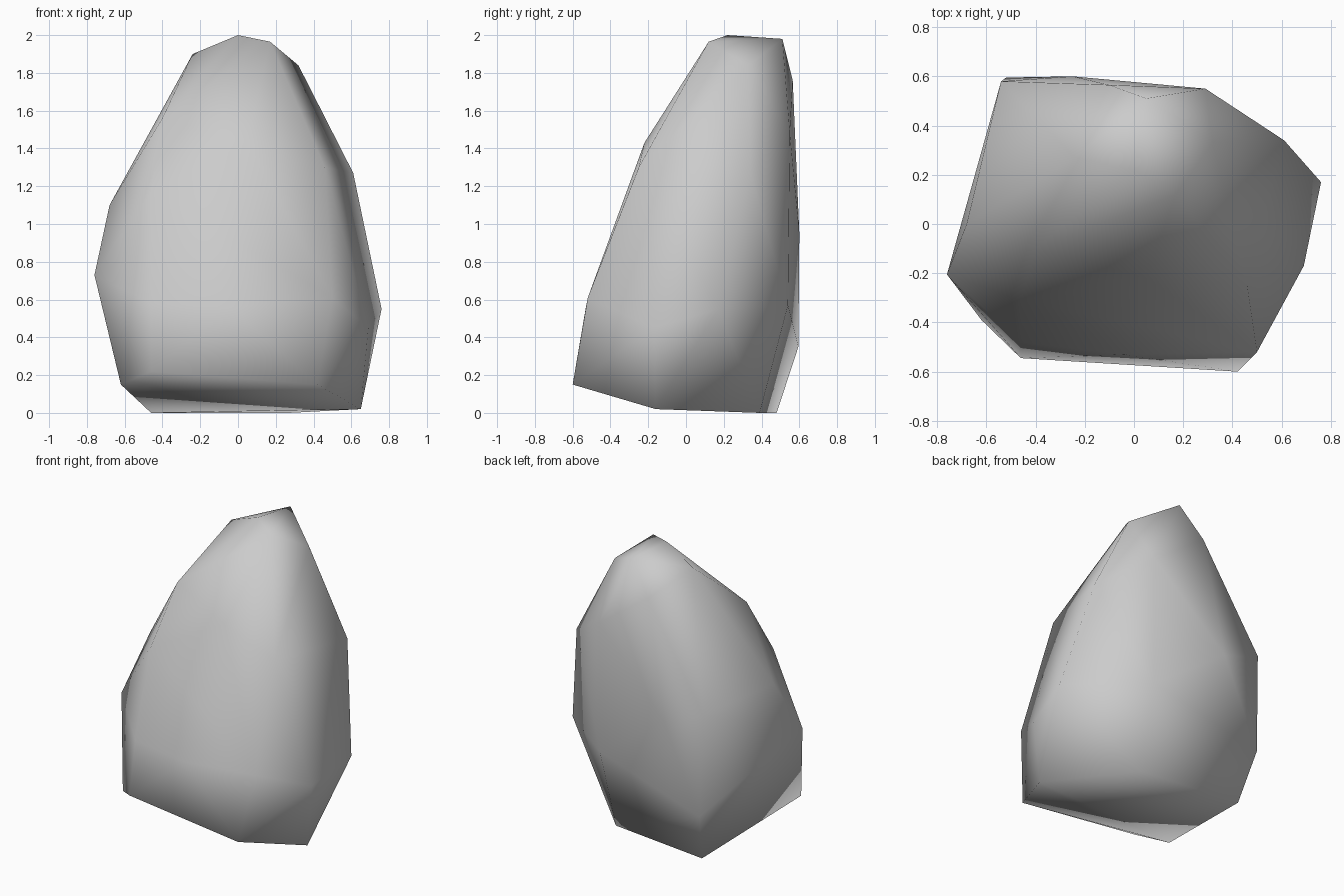
import bpy
import bmesh
from mathutils import Vector

# Remove the default cube
default_cube = bpy.data.objects.get("Cube")
if default_cube:
    bpy.data.objects.remove(default_cube, do_unlink=True)


def make_material(name, color):
    """One flat colour for both the viewport and a render."""
    material = bpy.data.materials.new(name)
    material.use_nodes = True
    material.diffuse_color = color
    shader = material.node_tree.nodes["Principled BSDF"]
    shader.inputs["Base Color"].default_value = color
    shader.inputs["Roughness"].default_value = 0.9
    return material


def hull_object(name, corners, material):
    """Wrap a faceted boulder skin around its corner points (in centimetres)."""
    bm = bmesh.new()
    for corner in corners:
        bm.verts.new(Vector(corner) / 100)
    result = bmesh.ops.convex_hull(bm, input=bm.verts, use_existing_faces=False)
    # Drop any corner that ended up inside the skin
    leftovers = {v for v in result["geom_interior"] + result["geom_unused"]
                 if isinstance(v, bmesh.types.BMVert) and v.is_valid}
    bmesh.ops.delete(bm, geom=list(leftovers), context="VERTS")
    bmesh.ops.recalc_face_normals(bm, faces=bm.faces)
    for face in bm.faces:
        face.smooth = True
    mesh = bpy.data.meshes.new(name)
    bm.to_mesh(mesh)
    bm.free()
    mesh.materials.append(material)
    rock = bpy.data.objects.new(name, mesh)
    bpy.context.collection.objects.link(rock)
    return rock


# Narrow foot that the rock rests on, with the undercut lip at the front
foot = [(65, -16, 2), (27, 39, 0), (-46, 48, 0),
        (42, -60, 15), (-46, -54.5, 22), (-62, -39, 15)]

# Widest belt of the rock
belly = [(76, 17, 55), (69, -17, 45), (50, -52, 61), (-4, -53, 56),
         (-46, -48, 58), (-76, -20.5, 73), (-52, 59.5, 35),
         (-25, 60, 95), (29, 54, 57)]

# Sloping shoulders
shoulder = [(61, 34, 127), (46, -25, 130), (5, -22, 143), (-46, -31, 117),
            (-68, 0, 110), (-54, 58, 106), (29, 55, 148), (-40, -10, 156)]

# Blunt tilted crown, set toward the back
crown = [(-10, 56.5, 176), (32, 33, 184), (-24, 27, 190),
         (17, 12, 196.5), (0, 22, 200), (5, 51, 198)]

stone_grey = make_material("stone grey", (0.6, 0.6, 0.6, 1.0))
hull_object("boulder", foot + belly + shoulder + crown, stone_grey)
